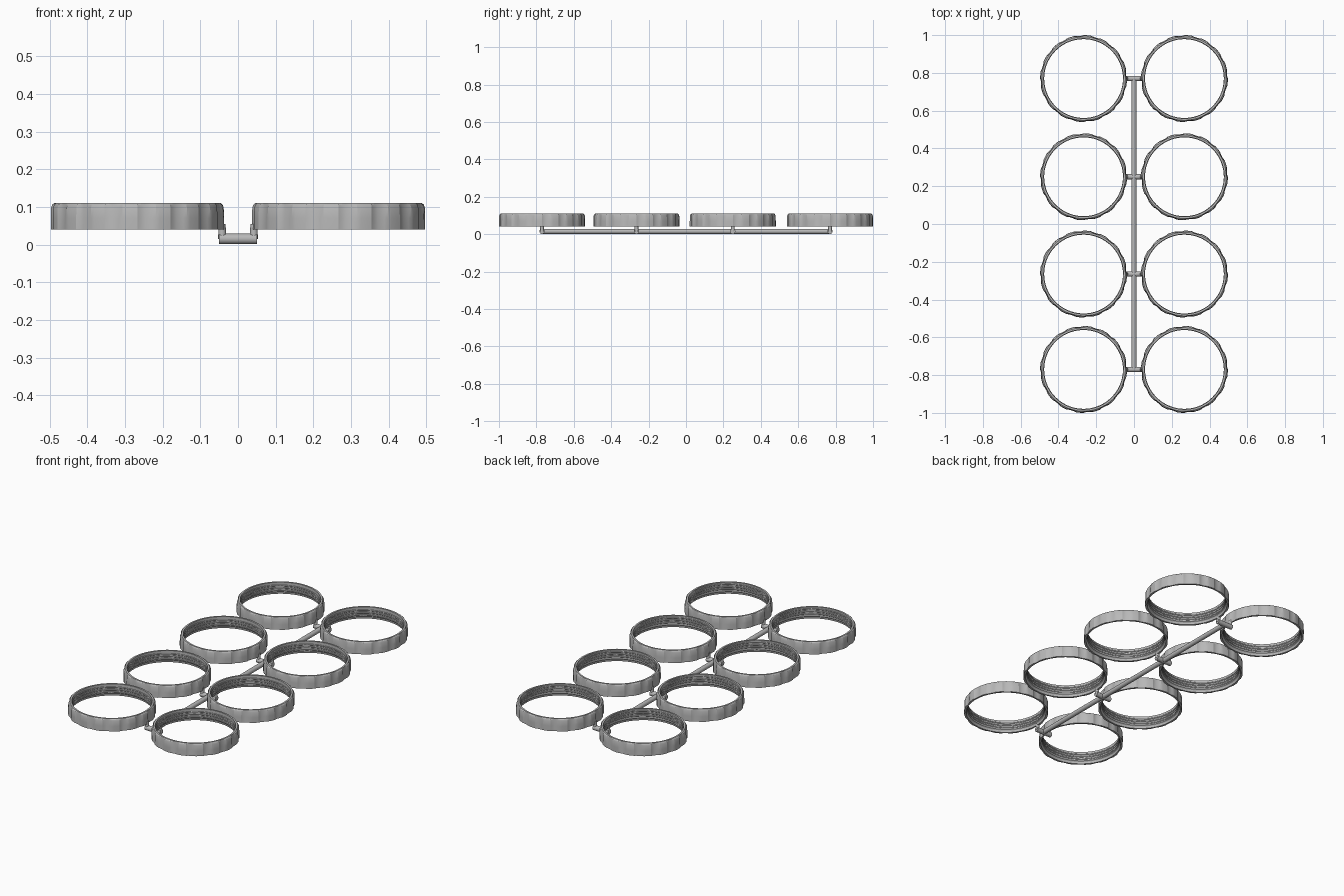
import bpy, bmesh
from math import sin, cos, pi
from mathutils import Vector

if "Cube" in bpy.data.objects:
    bpy.data.objects.remove(bpy.data.objects["Cube"], do_unlink=True)

grey = bpy.data.materials.new("light grey plastic")
grey.use_nodes = True
grey.diffuse_color = (0.48, 0.48, 0.48, 1)
grey.node_tree.nodes["Principled BSDF"].inputs["Base Color"].default_value = grey.diffuse_color

ROWS = (-0.77, -0.265, 0.25, 0.77)
RING_X = 0.267
FLUTES = 16
SEGMENTS = 144


def add_object(name, data, location=(0, 0, 0)):
    obj = bpy.data.objects.new(name, data)
    obj.location = location
    bpy.context.collection.objects.link(obj)
    return obj


def smooth(obj):
    bpy.ops.object.select_all(action="DESELECT")
    obj.select_set(True)
    bpy.context.view_layer.objects.active = obj
    bpy.ops.object.shade_smooth_by_angle(angle=0.35)


# Ring wall: closed section (radius, z, flute depth) swept round the axis
def ring_mesh():
    section = [(0.218, 0.04, 0), (0.230, 0.04, 0.004), (0.230, 0.07, 0.006),
               (0.229, 0.098, 0.007), (0.226, 0.106, 0.005), (0.221, 0.11, 0),
               (0.211, 0.11, 0), (0.211, 0.055, 0), (0.216, 0.05, 0)]
    bm = bmesh.new()
    loops = []
    for i in range(SEGMENTS):
        a = 2 * pi * i / SEGMENTS
        dip = max(0, sin(FLUTES * a)) ** 0.5
        loops.append([bm.verts.new(((r - d * dip) * cos(a), (r - d * dip) * sin(a), z))
                      for r, z, d in section])
    n = len(section)
    for i, loop in enumerate(loops):
        after = loops[(i + 1) % SEGMENTS]
        for j in range(n):
            k = (j + 1) % n
            bm.faces.new((loop[j], after[j], after[k], loop[k]))
    bmesh.ops.recalc_face_normals(bm, faces=bm.faces)
    mesh = bpy.data.meshes.new("ring")
    bm.to_mesh(mesh)
    bm.free()
    mesh.materials.append(grey)
    return mesh


# Screw thread on the inside of each ring
def thread_curve():
    curve = bpy.data.curves.new("thread", "CURVE")
    curve.dimensions = "3D"
    curve.bevel_depth = 0.004
    curve.bevel_resolution = 1
    curve.use_fill_caps = True
    steps, turns = 216, 3
    spline = curve.splines.new("POLY")
    spline.points.add(steps)
    for i, p in enumerate(spline.points):
        a = 2 * pi * turns * i / steps
        p.co = (0.2125 * cos(a), 0.2125 * sin(a), 0.058 + 0.042 * i / steps, 1)
    curve.materials.append(grey)
    return curve


# Round bar between two points
def bar(name, start, end, radius, tip):
    start, end = Vector(start), Vector(end)
    axis = end - start
    bm = bmesh.new()
    bmesh.ops.create_cone(bm, cap_ends=True, segments=20, radius1=radius,
                          radius2=tip, depth=axis.length)
    mesh = bpy.data.meshes.new(name)
    bm.to_mesh(mesh)
    bm.free()
    mesh.materials.append(grey)
    obj = add_object(name, mesh, (start + end) / 2)
    obj.rotation_euler = axis.to_track_quat("Z", "Y").to_euler()
    smooth(obj)


ring, thread = ring_mesh(), thread_curve()
for row, y in enumerate(ROWS, 1):
    bar(f"cross_runner_{row}", (-0.05, y, 0.015), (0.05, y, 0.015), 0.014, 0.014)
    for side, s in (("left", 1), ("right", -1)):
        smooth(add_object(f"ring_{side}_{row}", ring, (s * RING_X, y, 0)))
        add_object(f"thread_{side}_{row}", thread, (s * RING_X, y, 0))
        # Small gate joining the runner to the ring
        bar(f"gate_{side}_{row}", (s * 0.042, y, 0.015), (s * 0.042, y, 0.055), 0.011, 0.009)

# Long feed runner down the middle
bar("main_runner", (0, ROWS[0], 0.015), (0, ROWS[-1], 0.015), 0.0135, 0.0135)
